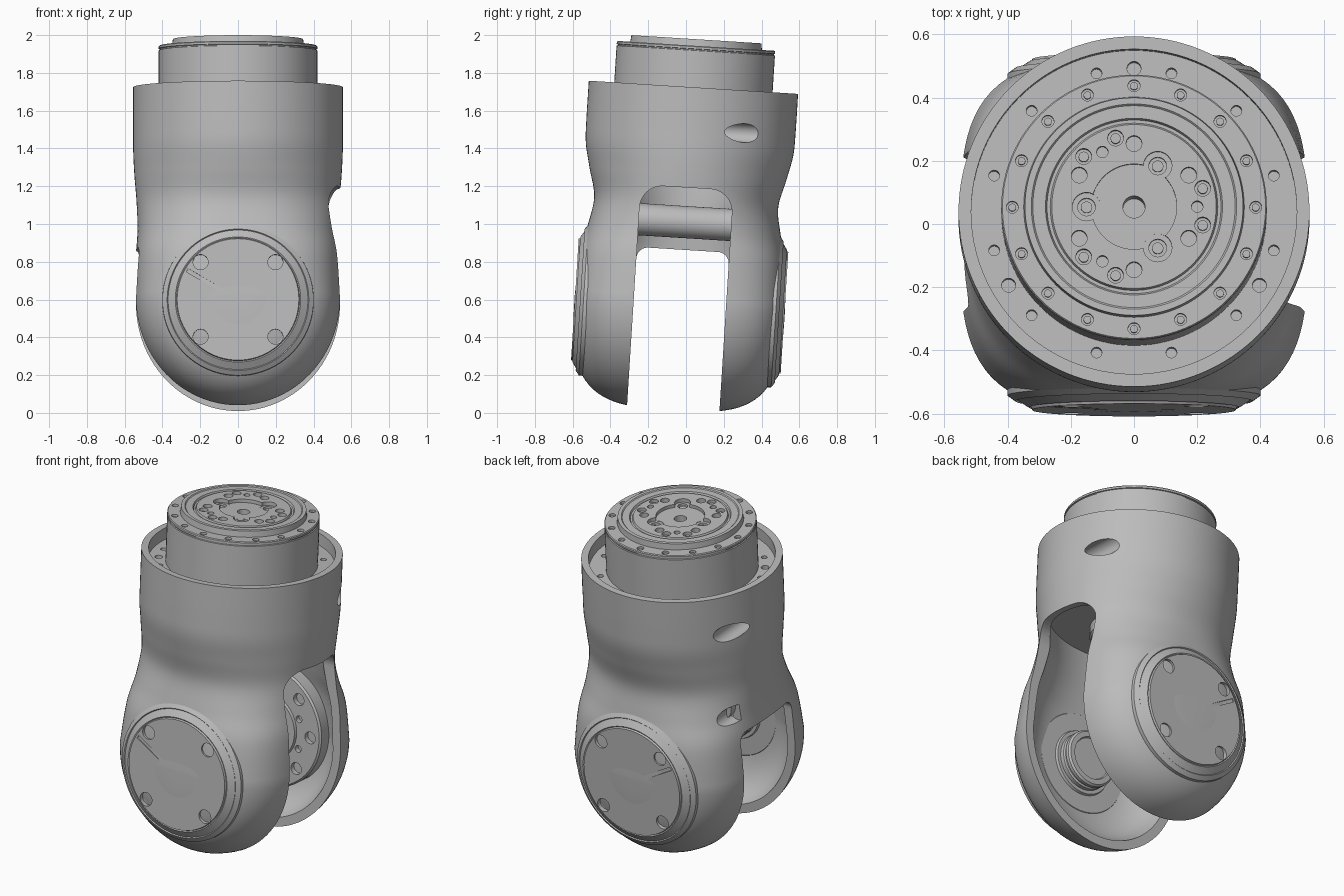
import bpy, bmesh, math
from math import sin, cos, pi, radians
from mathutils import Matrix, Vector

if "Cube" in bpy.data.objects:
    bpy.data.objects.remove(bpy.data.objects["Cube"])

# The whole joint leans slightly backwards
LEAN = Matrix.Translation((0, -0.068, 0.017)) @ Matrix.Rotation(radians(-3.6), 4, 'X')
PIVOT = 0.575   # height of the fork axis

metal = bpy.data.materials.new("machined_grey")
metal.use_nodes = True
GREY = (0.5, 0.5, 0.5, 1)
metal.diffuse_color = GREY
metal.node_tree.nodes["Principled BSDF"].inputs["Base Color"].default_value = GREY


def skin(bm, rings):
    """Join rings of points with quads and cap both ends."""
    rows = [[bm.verts.new(p) for p in ring] for ring in rings]
    n = len(rows[0])
    for a, b in zip(rows, rows[1:]):
        for i in range(n):
            bm.faces.new((a[i], a[(i + 1) % n], b[(i + 1) % n], b[i]))
    return rows


def lathe(bm, profile, place=Matrix(), segs=96):
    """Turn (radius, height) pairs about the local z axis."""
    rows = skin(bm, [[place @ Vector((r * cos(2 * pi * i / segs), r * sin(2 * pi * i / segs), h))
                      for i in range(segs)] for r, h in profile])
    bm.faces.new(rows[0][::-1])
    bm.faces.new(rows[-1])


def ring_of_holes(bm, radius, angles, r, low, high, place=Matrix()):
    for a in angles:
        spot = Matrix.Translation((radius * cos(radians(a)), radius * sin(radians(a)), 0))
        lathe(bm, [(r, low), (r, high)], place @ spot, 24)


def box(bm, lo, hi, place=Matrix(), bevel=0):
    lo, hi = Vector(lo), Vector(hi)
    m = place @ Matrix.Translation((lo + hi) / 2) @ Matrix.Diagonal((*(hi - lo), 1))
    verts = bmesh.ops.create_cube(bm, size=1, matrix=m)["verts"]
    if bevel:   # round only the edges running along x
        edges = {e for v in verts for e in v.link_edges
                 if abs(e.verts[0].co.x - e.verts[1].co.x) > 0.01}
        bmesh.ops.bevel(bm, geom=list(edges), offset=bevel, segments=10,
                        profile=0.5, affect='EDGES')


def make(name, build):
    bm = bmesh.new()
    build(bm)
    bmesh.ops.remove_doubles(bm, verts=bm.verts, dist=1e-5)
    bmesh.ops.recalc_face_normals(bm, faces=bm.faces)
    mesh = bpy.data.meshes.new(name)
    bm.to_mesh(mesh)
    bm.free()
    mesh.materials.append(metal)
    ob = bpy.data.objects.new(name, mesh)
    bpy.context.collection.objects.link(ob)
    ob.matrix_world = LEAN
    return ob


def activate(ob):
    bpy.ops.object.select_all(action='DESELECT')
    ob.select_set(True)
    bpy.context.view_layer.objects.active = ob


def cut(ob, build):
    cutter = make("cutter", build)
    cutter.hide_render = True
    mod = ob.modifiers.new("cut", 'BOOLEAN')
    mod.operation, mod.solver, mod.object = 'DIFFERENCE', 'EXACT', cutter
    activate(ob)
    bpy.ops.object.modifier_apply(modifier=mod.name)
    bpy.data.objects.remove(cutter)


def finish(ob):
    activate(ob)
    bpy.ops.object.shade_smooth_by_angle(angle=radians(30))


# Housing sections: height, half width, half depth, squareness
SECTIONS = [Vector(s) for s in (
    (PIVOT, .55, .558, 3.4), (.8, .542, .545, 3), (.95, .532, .512, 2.5), (1.1, .537, .488, 2.15),
    (1.25, .549, .522, 2.02), (1.38, .555, .55, 2), (1.5, .555, .555, 2), (1.71, .555, .555, 2))]


def sections(count):
    """Smooth steps through the first sections of the housing."""
    used = SECTIONS[:count]
    pts = used[:1] + used + used[-1:]
    for p0, p1, p2, p3 in zip(pts, pts[1:], pts[2:], pts[3:]):
        for k in range(6):
            t = k / 6
            yield p1 + (p2 - p0) * t / 2 + (2 * p0 - 5 * p1 + 4 * p2 - p3) * t * t / 2 \
                + (3 * p1 - p0 - 3 * p2 + p3) * t ** 3 / 2
    yield used[-1]


def housing_form(bm, sx=1, sy=1, count=8, n=128):
    """Round collar flowing into squarish cheeks that end in turned bottoms."""
    upper = []
    for w, X, U, p in sections(count):
        ring = []
        for i in range(n):
            c, s = cos(2 * pi * i / n), sin(2 * pi * i / n)
            r = (abs(c / (X * sx)) ** p + abs(s / (U * sy)) ** p) ** (-1 / p)
            ring.append(Vector((r * c, r * s, w)))
        upper.append(ring)
    lower = [[Vector((v.x * cos(f), v.y, PIVOT - 1.05 * abs(v.x) * sin(f))) for v in upper[0]]
             for f in (pi / 2 * k / 24 for k in range(24, 0, -1))]
    bm.faces.new(skin(bm, lower + upper)[-1])


def side(s, height):
    """Frame whose z points out through the front (-1) or back (1)."""
    return Matrix.Translation((0, 0, height)) @ Matrix.Rotation(-s * pi / 2, 4, 'X')


# Fork housing with hollow inside, gap, top pocket and bolt holes
housing = make("fork_housing", housing_form)
cut(housing, lambda bm: housing_form(bm, .93, .78, 5))
cut(housing, lambda bm: box(bm, (-1, -.245, -1), (1, .245, .848), bevel=.06))
cut(housing, lambda bm: box(bm, (0, -.245, -1), (1, .245, 1.178), bevel=.12))
cut(housing, lambda bm: lathe(bm, [(.515, 1.64), (.515, 1.8)]))


def housing_holes(bm):
    ring_of_holes(bm, .458, range(15, 360, 30), .017, 1.58, 1.7)
    ring_of_holes(bm, .458, (90, 210, 330), .022, 1.58, 1.7)
    for x, w, start in ((.475, 1.485, .1), (-.488, 1.48, .05), (-.49, .965, .21)):
        lathe(bm, [(.05, start), (.05, .7)], side(1, w) @ Matrix.Translation((x, 0, 0)), 32)


cut(housing, housing_holes)
finish(housing)

# Turned drum on top with its flange details
drum = make("output_drum", lambda bm: lathe(bm, [
    (.42, 1.6), (.42, 1.905), (.414, 1.907), (.414, 1.912), (.42, 1.914), (.42, 1.925), (.416, 1.93),
    (.349, 1.93), (.345, 1.965), (.325, 1.965), (.32, 1.96), (.28, 1.96), (.275, 1.95),
    (.265, 1.95), (.26, 1.96)]))
LOBES = (60, 180, 300)
RIM_BOLTS = [22.5 * k for k in range(16)]


def flange_holes(bm):
    ring_of_holes(bm, .385, RIM_BOLTS, .019, 1.9, 1.95)
    for g in (0, 120, 240):
        ring_of_holes(bm, .2, (g - 30, g + 30), .025, 1.92, 2)
        ring_of_holes(bm, .225, (g - 15, g + 15), .025, 1.92, 2)
        ring_of_holes(bm, .2, (g,), .018, 1.92, 2)


cut(drum, flange_holes)
cut(drum, lambda bm: lathe(bm, [(.135, 1.94), (.135, 2)]))
cut(drum, lambda bm: ring_of_holes(bm, .15, LOBES, .045, 1.938, 2))
cut(drum, lambda bm: (ring_of_holes(bm, .15, LOBES, .028, 1.915, 2),
                      ring_of_holes(bm, 0, (0,), .035, 1.8, 2)))
finish(drum)


def screws(bm):
    ring_of_holes(bm, .385, RIM_BOLTS, .012, 1.89, 1.92)
    ring_of_holes(bm, .15, LOBES, .018, 1.9, 1.93)
    for g in (0, 120, 240):
        ring_of_holes(bm, .225, (g - 15, g + 15), .016, 1.91, 1.945)


finish(make("flange_screws", screws))

# Round covers on both cheeks with counterbored screw holes and an index slot
for s, label in ((-1, "front"), (1, "back")):
    place = side(s, .55)
    cover = make(label + "_cover", lambda bm: lathe(bm, [
        (.405, .42), (.4, .51), (.375, .528), (.37, .523), (.332, .548), (.326, .545),
        (.322, .556)], place))
    corners = (45, 135, 225, 315)
    slot = place @ Matrix.Rotation(radians(180 + s * 30), 4, 'Z')
    cut(cover, lambda bm: ring_of_holes(bm, .28, corners, .04, .53, .6, place))
    cut(cover, lambda bm: ring_of_holes(bm, .28, corners, .02, .5, .6, place))
    cut(cover, lambda bm: box(bm, (0, -.01, .548), (.31, .01, .6), slot))
    finish(cover)

# Bolted hub inside the back cheek
back = side(1, PIVOT)
hub = make("back_hub", lambda bm: lathe(bm, [
    (.36, .45), (.36, .32), (.35, .31), (.2, .31), (.195, .295), (.15, .295),
    (.145, .31), (.06, .31), (.055, .34)], back))
cut(hub, lambda bm: (ring_of_holes(bm, .29, range(0, 360, 45), .035, .25, .34, back),
                     ring_of_holes(bm, .23, range(22, 360, 45), .02, .25, .34, back)))
finish(hub)

# Shallow bearing boss inside the front cheek
finish(make("front_boss", lambda bm: lathe(bm, [
    (.3, .46), (.3, .425), (.29, .415), (.19, .415), (.185, .4), (.165, .4), (.165, .375),
    (.155, .37), (.155, .36), (.165, .355), (.165, .335), (.155, .325), (.125, .325),
    (.12, .335)], side(-1, PIVOT))))

# Cross tube inside the closed side, and a connector under the ceiling
finish(make("cross_tube", lambda bm: lathe(
    bm, [(.085, -.25), (.085, .25)], side(1, .995) @ Matrix.Translation((-.39, 0, 0)), 48)))
finish(make("ceiling_connector", lambda bm: lathe(bm, [
    (.25, 1.28), (.25, 1.19), (.24, 1.18), (.14, 1.18), (.13, 1.21)])))
